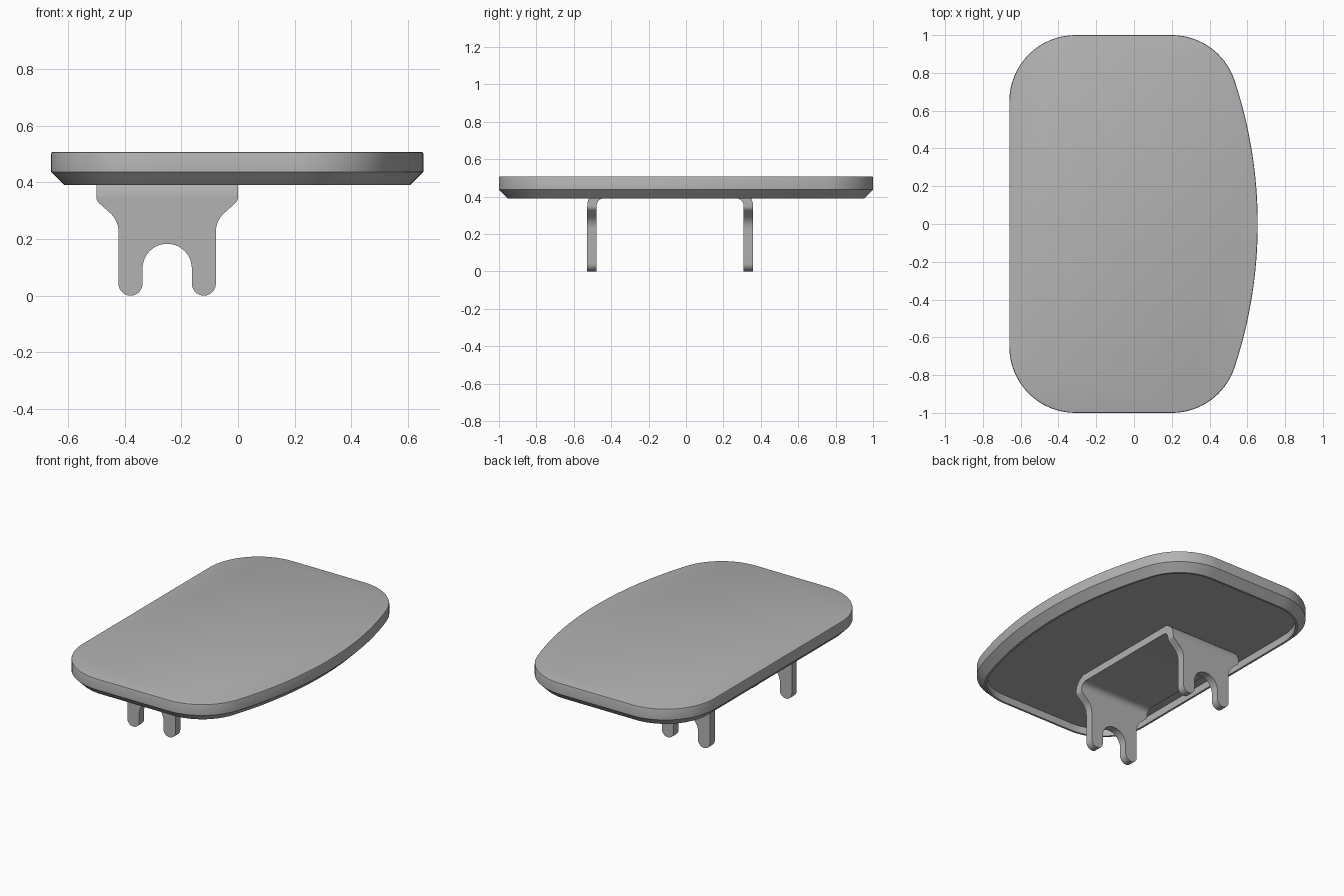
import bpy, bmesh
from math import sin, cos, pi, radians, atan2, hypot
from mathutils import Vector

if "Cube" in bpy.data.objects:
    bpy.data.objects.remove(bpy.data.objects["Cube"])

grey = bpy.data.materials.new("grey")
grey.use_nodes = True
colour = (0.45, 0.45, 0.45, 1)
grey.diffuse_color = colour
grey.node_tree.nodes["Principled BSDF"].inputs["Base Color"].default_value = colour


def arc(cx, cy, r, a0, a1, n=16):
    return [(cx + r * cos(a0 + (a1 - a0) * i / n), cy + r * sin(a0 + (a1 - a0) * i / n))
            for i in range(n + 1)]


def finish(bm, name):
    bmesh.ops.recalc_face_normals(bm, faces=bm.faces)
    mesh = bpy.data.meshes.new(name)
    bm.to_mesh(mesh)
    bm.free()
    mesh.materials.append(grey)
    ob = bpy.data.objects.new(name, mesh)
    bpy.context.collection.objects.link(ob)
    bpy.ops.object.select_all(action='DESELECT')
    ob.select_set(True)
    bpy.context.view_layer.objects.active = ob
    bpy.ops.object.shade_smooth_by_angle(angle=radians(30))
    return ob


def extrude(points, direction, name):
    bm = bmesh.new()
    face = bm.faces.new([bm.verts.new(p) for p in points])
    out = bmesh.ops.extrude_face_region(bm, geom=[face])
    bmesh.ops.translate(bm, vec=direction,
                        verts=[v for v in out["geom"] if isinstance(v, bmesh.types.BMVert)])
    return finish(bm, name)


# Tabletop outline: three straight sides and one bowed side, inset by d
CORNER, BOW_R, EDGE = 0.35, 2.414, 0.655
def outline(d):
    bow_x = EDGE - BOW_R
    a = atan2(1 - CORNER, 0.2 - bow_x)
    half = arc(bow_x, 0, BOW_R - d, 0, a)
    half += arc(0.2, 1 - CORNER, CORNER - d, a, pi / 2)[1:]
    half += arc(-0.31, 1 - CORNER, CORNER - d, pi / 2, pi)
    return half + [(x, -y) for x, y in reversed(half[1:])]


# Tabletop: rounded top edge, chamfered underside, thin lip around a recess
bm = bmesh.new()
rings = []
for d, z in [(0.008, 0.508), (0.002, 0.506), (0, 0.5), (0, 0.437),
             (0.047, 0.39), (0.06, 0.39), (0.06, 0.437)]:
    rings.append([bm.verts.new((x, y, z)) for x, y in outline(d)])
for a, b in zip(rings, rings[1:]):
    for i in range(len(a)):
        j = (i + 1) % len(a)
        bm.faces.new((a[i], a[j], b[j], b[i]))
bm.faces.new(rings[0])
bm.faces.new(rings[-1])
finish(bm, "tabletop")

# Bent bracket plate across the recess
MID_X, MID_Y, HALF_Y, THICK = -0.25, -0.085, 0.443, 0.05
BEND_Z, INNER = 0.35, 0.04
bend_y = HALF_Y - THICK - INNER
right = arc(bend_y, BEND_Z, INNER + THICK, 0, pi / 2, 10)
inner = arc(bend_y, BEND_Z, INNER, pi / 2, 0, 10)
section = (right + [(-y, z) for y, z in reversed(right)]
           + [(-y, z) for y, z in reversed(inner)] + inner)
extrude([(MID_X - 0.25, MID_Y + y, z) for y, z in section], (0.5, 0, 0), "bracket_plate")


def fillet(p0, p1, p2, size, n=6):
    p0, p1, p2 = Vector(p0), Vector(p1), Vector(p2)
    a = p1 + (p0 - p1).normalized() * size
    b = p1 + (p2 - p1).normalized() * size
    return [tuple(a.lerp(p1, t / n).lerp(p1.lerp(b, t / n), t / n)) for t in range(n + 1)]


# Forked legs: shoulders narrowing to two round feet around an arch
FOOT, LEG = 0.0425, 0.172
low, high = (LEG, 0.265), (0.25, 0.335)
half = arc(0, 0.096, LEG - 2 * FOOT, pi / 2, 0, 12)
half += arc(LEG - FOOT, FOOT, FOOT, pi, 2 * pi, 14)
half += fillet((LEG, 0), low, high, 0.04)
half += fillet(low, high, (0.25, 1), 0.014)
half += [(0.25, BEND_Z)]
profile = half + [(-x, z) for x, z in reversed(half[1:])]
for name, y in (("front_leg", MID_Y - HALF_Y), ("back_leg", MID_Y + HALF_Y - THICK)):
    extrude([(MID_X + x, y, z) for x, z in profile], (0, THICK, 0), name)
